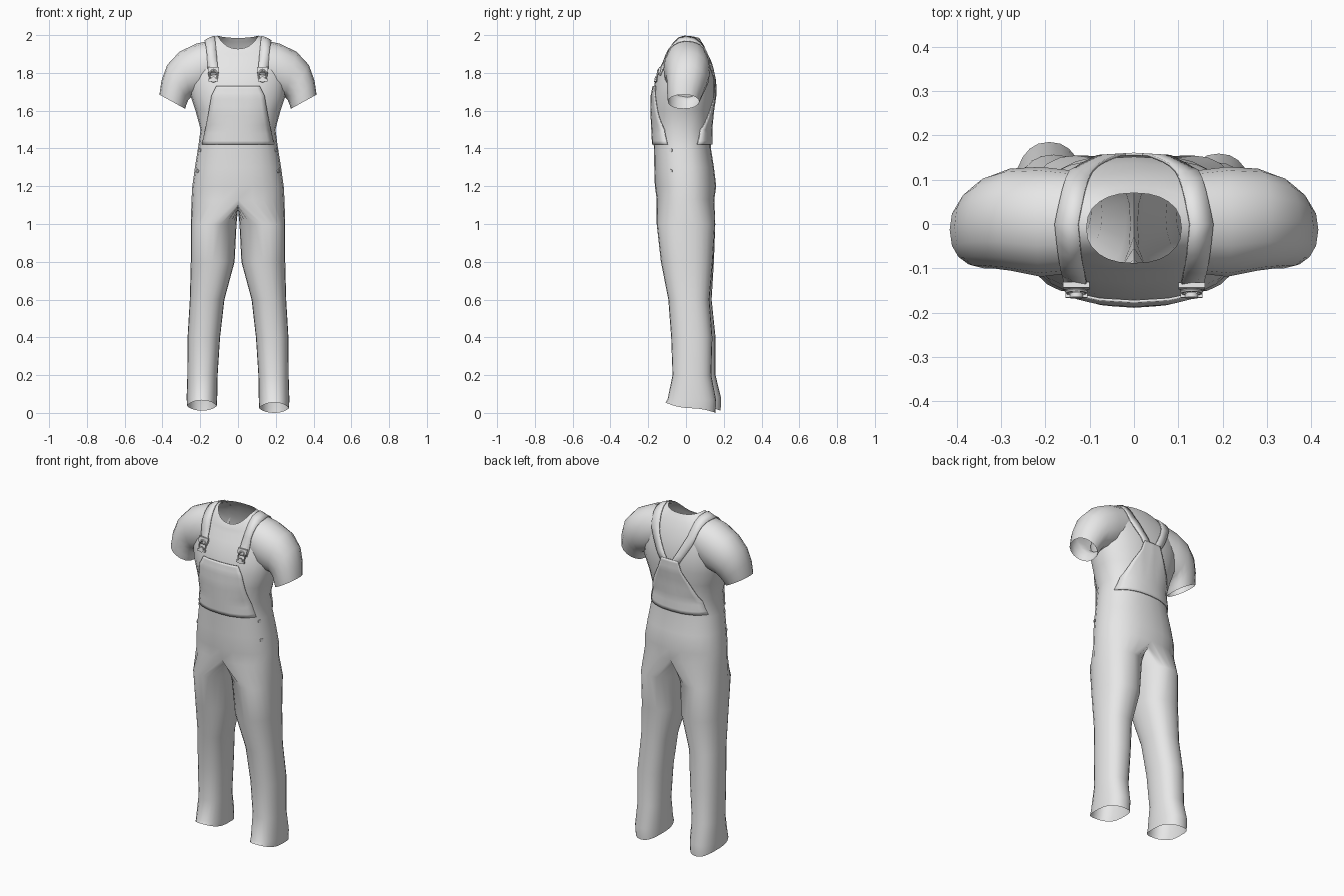
import bpy, bmesh
from math import sin, cos, pi, copysign
from mathutils import Vector
from mathutils.bvhtree import BVHTree

if "Cube" in bpy.data.objects:
    bpy.data.objects.remove(bpy.data.objects["Cube"])

cloth = bpy.data.materials.new("light grey cloth")
cloth.use_nodes = True
grey = (0.8, 0.8, 0.8, 1)
cloth.diffuse_color = grey
cloth.node_tree.nodes["Principled BSDF"].inputs["Base Color"].default_value = grey
N = 24


def finish(bm, name, angle=1.0):
    bmesh.ops.recalc_face_normals(bm, faces=bm.faces)
    mesh = bpy.data.meshes.new(name)
    bm.to_mesh(mesh)
    bm.free()
    mesh.materials.append(cloth)
    ob = bpy.data.objects.new(name, mesh)
    bpy.context.collection.objects.link(ob)
    bpy.ops.object.select_all(action="DESELECT")
    ob.select_set(True)
    bpy.context.view_layer.objects.active = ob
    bpy.ops.object.shade_smooth_by_angle(angle=angle)
    return ob


def power(v, p=0.87):
    return copysign(abs(v) ** p, v)


def ring(bm, z, x0, x1, front, back, dip=0, rear_dip=0):
    """Horizontal rounded ring that starts at the front centre."""
    verts = []
    for k in range(N):
        a = 2 * pi * k / N
        s, c = power(sin(a)), power(cos(a))
        x = (x0 + x1) / 2 + (x1 - x0) / 2 * s
        y = (front + back) / 2 + (front - back) / 2 * c
        dz = (dip if c > 0 else rear_dip) * c * c
        verts.append(bm.verts.new((x, y, z + dz)))
    return verts


def bridge(bm, a, b, closed=True):
    n = len(a)
    for k in range(n if closed else n - 1):
        j = (k + 1) % n
        bm.faces.new((a[k], a[j], b[j], b[k]))


# Body: torso rings from hip to neckline, then two legs split at the crotch
torso_rows = [
    (1.13, .246, -.155, .15), (1.2, .242, -.165, .16), (1.3, .228, -.168, .148),
    (1.4, .212, -.17, .132), (1.5, .198, -.175, .13), (1.6, .225, -.18, .14),
    (1.68, .252, -.178, .152), (1.76, .262, -.163, .152), (1.84, .262, -.132, .137),
    (1.9, .25, -.11, .115, -.02), (1.945, .2, -.102, .095, -.045),
    (1.975, .16, -.096, .082, -.06, -.01), (1.997, .107, -.088, .07, -.07, -.012),
]
leg_rows = [
    (1.0, .008, .25, -.155, .155), (.8, .018, .25, -.13, .145),
    (.6, .072, .255, -.088, .13), (.4, .095, .267, -.07, .148),
    (.2, .108, .268, -.06, .145), (.07, .11, .272, -.085, .172),
    (.025, .112, .27, -.095, .17, .03, -.025),
]
bm = bmesh.new()
rings = [ring(bm, r[0], -r[1], *r[1:]) for r in torso_rows]
for a, b in zip(rings, rings[1:]):
    bridge(bm, a, b)
hip = rings[0]
half = N // 2
crotch = []
for k in range(1, half):
    t = k / half
    crotch.append(bm.verts.new((0, .15 - .305 * t, 1.13 - .05 * sin(pi * t) ** .5)))
for side in (1, -1):
    top = [hip[side * k % N] for k in range(half + 1)] + crotch
    for row in leg_rows:
        loop = ring(bm, *row)
        for v in loop:
            v.co.x *= side
            v.co.y -= side * .014 * max(0, 1 - row[0])
            if side < 0 and row[0] < .1:
                v.co.z += .012
        bridge(bm, top, loop)
        top = loop
body = finish(bm, "shirt_and_trousers", 1.3)

# Short sleeves: top point, bottom point, half depth, y centre
sleeve_rows = [
    ((.13, 1.975), (.14, 1.72), .115, .005), ((.22, 1.955), (.2, 1.68), .124, .005),
    ((.31, 1.912), (.25, 1.67), .115, .01), ((.375, 1.842), (.264, 1.655), .105, .005),
    ((.405, 1.76), (.273, 1.632), .095, -.005), ((.416, 1.685), (.28, 1.61), .083, -.013),
]
sleeves = []
for side, name in ((1, "left_sleeve"), (-1, "right_sleeve")):
    bm = bmesh.new()
    last = None
    for (tx, tz), (bx, bz), depth, cy in sleeve_rows:
        loop = []
        for k in range(16):
            a = 2 * pi * k / 16
            m = (1 + cos(a)) / 2
            loop.append(bm.verts.new((side * (bx + (tx - bx) * m),
                                      cy + depth * power(sin(a)), bz + (tz - bz) * m)))
        if last:
            bridge(bm, last, loop)
        last = loop
    sleeves.append(finish(bm, name, 1.3))

# Everything sewn on top is cast onto the garment surface
bm = bmesh.new()
for ob in [body] + sleeves:
    bm.from_mesh(ob.data)
surface = BVHTree.FromBMesh(bm)
bm.free()


def cast(origin, direction, lift=.006):
    direction = Vector(direction).normalized()
    hit = surface.ray_cast(Vector(origin), direction)[0]
    return (hit or Vector(origin) + direction * .5) - direction * lift


def patch(name, rows):
    """Thin cloth layer from rows of surface points."""
    bm = bmesh.new()
    loops = [[bm.verts.new(p) for p in row] for row in rows]
    for a, b in zip(loops, loops[1:]):
        bridge(bm, a, b, closed=False)
    ob = finish(bm, name)
    mod = ob.modifiers.new("cloth", "SOLIDIFY")
    mod.thickness, mod.offset = .006, 0
    return ob


def smooth_steps(points, steps=4):
    for (a, u), (b, v) in zip(points, points[1:]):
        for i in range(steps):
            yield a + (b - a) * i / steps, u + (v - u) * i / steps
    yield points[-1]


def panel(name, facing, outline):
    rows = []
    for z, w in smooth_steps(outline):
        rows.append([cast((w * (k / 6 - 1), facing, z), (0, -facing, 0)) for k in range(13)])
    patch(name, rows)


# Bib, back panel and shoulder straps (sweep angle, x)
panel("front_bib", -1, [(1.42, .19), (1.5, .172), (1.6, .153), (1.68, .14), (1.73, .115)])
panel("back_panel", 1, [(1.42, .19), (1.5, .165), (1.6, .12), (1.68, .075), (1.74, .055)])
strap_path = [(.45, .13), (1.0, .138), (1.57, .152), (2.2, .12), (2.8, .065), (3.12, .035)]
for side, name in ((1, "left_strap"), (-1, "right_strap")):
    rows = []
    for t, x in smooth_steps(strap_path):
        d = Vector((0, cos(t), -sin(t)))
        rows.append([cast(Vector((side * (x + w), 0, 1.72)) - d * .6, d)
                     for w in (-.026, 0, .026)])
    patch(name, rows)


# Buckles: strap slide, wire loop and bib button
def part(name, make, at, scale, **kw):
    make(location=at, rotation=(pi / 2 - .15, 0, 0), **kw)
    ob = bpy.context.object
    ob.name, ob.scale = name, scale
    ob.data.materials.append(cloth)
    bpy.ops.object.shade_smooth_by_angle(angle=.6)


ops = bpy.ops.mesh
for side, label in ((1, "left"), (-1, "right")):
    x = side * .13

    def spot(z, lift):
        return cast((x, -1, z), (0, 1, 0), lift)

    part(label + "_buckle_slide", ops.primitive_cube_add, spot(1.815, .012),
         (.06, .03, .012), size=1)
    part(label + "_buckle_loop", ops.primitive_torus_add, spot(1.785, .014), (.8, 1.1, 1),
         major_radius=.027, minor_radius=.005, major_segments=16, minor_segments=6)
    part(label + "_buckle_bar", ops.primitive_cube_add, spot(1.76, .014),
         (.05, .012, .01), size=1)
    part(label + "_bib_button", ops.primitive_cylinder_add, spot(1.765, .016), (1, 1, 1),
         radius=.015, depth=.01, vertices=16)
    # Small side fastening buttons
    for z in (1.28, 1.39):
        p = cast((side, -.08, z), (-side, 0, 0), .001)
        ops.primitive_cylinder_add(location=p, rotation=(0, pi / 2, side * -.5),
                                   radius=.01, depth=.008, vertices=12)
        bpy.context.object.name = label + "_side_button"
        bpy.context.object.data.materials.append(cloth)
